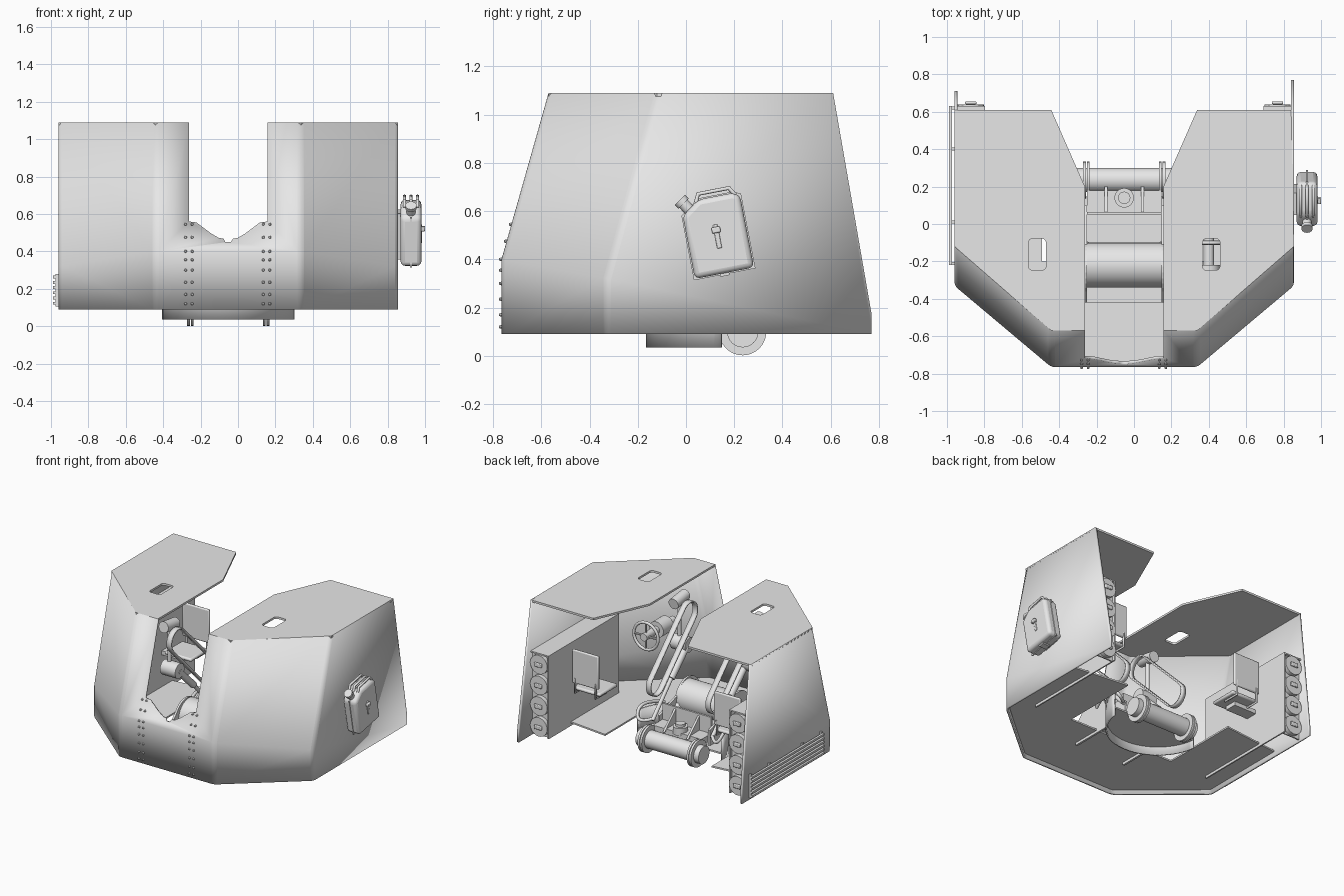
import bpy, bmesh, math
from mathutils import Vector, Matrix

if "Cube" in bpy.data.objects:
    bpy.data.objects.remove(bpy.data.objects["Cube"])

grey = bpy.data.materials.new("plain_grey")
grey.use_nodes = True
grey.diffuse_color = (0.8, 0.8, 0.8, 1)
grey.node_tree.nodes["Principled BSDF"].inputs["Base Color"].default_value = (0.8, 0.8, 0.8, 1)

CX = -0.0525          # middle plane of the gun shield
SIDES = (("left", 1), ("right", -1))


def finish(bm, name, smooth=False):
    me = bpy.data.meshes.new(name)
    bm.to_mesh(me)
    bm.free()
    me.materials.append(grey)
    ob = bpy.data.objects.new(name, me)
    bpy.context.collection.objects.link(ob)
    if smooth:
        bpy.ops.object.select_all(action="DESELECT")
        ob.select_set(True)
        bpy.context.view_layer.objects.active = ob
        bpy.ops.object.shade_smooth_by_angle(angle=math.radians(35))
    return ob


def bevel(ob, width, segments=2):
    m = ob.modifiers.new("bevel", "BEVEL")
    m.width, m.segments = width, segments
    return ob


def solidify(ob, thickness, offset=-1):
    m = ob.modifiers.new("plate", "SOLIDIFY")
    m.thickness, m.offset = thickness, offset
    return ob


def box(name, lo, hi, round_=0):
    lo, hi = Vector(lo), Vector(hi)
    bm = bmesh.new()
    mat = Matrix.Translation((lo + hi) / 2) @ Matrix.Diagonal((*(abs(v) for v in hi - lo), 1))
    bmesh.ops.create_cube(bm, size=1, matrix=mat)
    ob = finish(bm, name, round_ > 0)
    return bevel(ob, round_) if round_ else ob


def rod(name, a, b, r, r2=None, seg=24):
    a, b = Vector(a), Vector(b)
    bm = bmesh.new()
    mat = Matrix.Translation((a + b) / 2) @ (b - a).to_track_quat("Z", "Y").to_matrix().to_4x4()
    bmesh.ops.create_cone(bm, cap_ends=True, segments=seg, radius1=r, radius2=r if r2 is None else r2,
                          depth=(b - a).length, matrix=mat)
    return finish(bm, name, True)


def prism(name, pts, x0, x1, round_=0):
    """Outline in y and z, extruded along x."""
    bm = bmesh.new()
    f = bm.faces.new([bm.verts.new((x0, y, z)) for y, z in pts])
    new = bmesh.ops.extrude_face_region(bm, geom=[f])["geom"]
    bmesh.ops.translate(bm, vec=(x1 - x0, 0, 0), verts=[g for g in new if isinstance(g, bmesh.types.BMVert)])
    bmesh.ops.recalc_face_normals(bm, faces=bm.faces)
    ob = finish(bm, name, round_ > 0)
    return bevel(ob, round_, 3) if round_ else ob


def pipe(name, pts, r, closed=False, kind="POLY"):
    cu = bpy.data.curves.new(name, "CURVE")
    cu.dimensions, cu.bevel_depth, cu.bevel_resolution, cu.use_fill_caps = "3D", r, 2, True
    sp = cu.splines.new(kind)
    sp.points.add(len(pts) - 1)
    for p, co in zip(sp.points, pts):
        p.co = (*co, 1)
    sp.use_cyclic_u = closed
    if kind == "NURBS":
        sp.order_u, sp.use_endpoint_u = 3, True
    cu.materials.append(grey)
    ob = bpy.data.objects.new(name, cu)
    bpy.context.collection.objects.link(ob)
    return ob


def arc(cy, cz, r, a0, a1, n=10):
    return [(cy + r * math.cos(math.radians(a0 + (a1 - a0) * i / n)),
             cz + r * math.sin(math.radians(a0 + (a1 - a0) * i / n))) for i in range(n + 1)]


# Armour walls: folded front, angled cheeks, upright sides
def front_y(z):
    return -0.765 + 0.195 * max(0, z - 0.4) / 0.69


NOTCH = [(.21, .56), (.17, .555), (.13, .525), (.09, .495), (.05, .472), (.025, .468), (.015, .45), (0, .45)]
bm = bmesh.new()
for _, s in SIDES:
    back = 0.77 if s > 0 else 0.71
    a0, a1, a2 = (.39, -.765, .09), (.39, -.765, .4), (.39, -.57, 1.09)
    b0, b1, b2 = (.9075, -.33, .09), (.9075, -.33, .32), (.9075, -.12, 1.09)
    upper = [(0, .4), (.39, .4), (.39, 1.09), (.21, 1.09)] + NOTCH
    polys = [[(0, -.765, .09), a0, a1, (0, -.765, .4)],
             [(x, front_y(z), z) for x, z in upper],
             [a0, b0, b1, a1], [a1, b1, b2, a2],
             [b0, (.9075, back, .09), (.9075, back, .17), (.9075, .61, 1.09), b2, b1]]
    for p in polys:
        bm.faces.new([bm.verts.new((CX + s * x, y, z)) for x, y, z in p])
bmesh.ops.remove_doubles(bm, verts=bm.verts, dist=1e-4)
bm.normal_update()
for f in bm.faces:
    if f.normal.dot(f.calc_center_median() - Vector((CX, 0, .5))) < 0:
        f.normal_flip()
walls = finish(bm, "armour_walls", True)
bevel(walls, 0.02, 3).modifiers["bevel"].angle_limit = math.radians(33)
solidify(walls, 0.015)

# Roof plates, each with a rounded hatch hole
for side, s in SIDES:
    bm = bmesh.new()
    outer = [(.21, -.57), (.39, -.57), (.9075, -.12), (.9075, .61), (.39, .61), (.21, .2)]
    hole = [p for cx, cy, a in ((.49, -.1, 0), (.44, -.1, 90), (.44, -.225, 180), (.49, -.225, 270))
            for p in arc(cx, cy, .022, a, a + 90, 4)]
    edges = []
    for loop in (outer, hole):
        vs = [bm.verts.new((CX + s * x, y, 1.09)) for x, y in loop]
        edges += [bm.edges.new((vs[i - 1], vs[i])) for i in range(len(vs))]
    bmesh.ops.triangle_fill(bm, use_beauty=True, edges=edges, normal=(0, 0, 1))
    for f in bm.faces:
        f.normal_update()
        if f.normal.z < 0:
            f.normal_flip()
    solidify(finish(bm, side + "_roof"), 0.015)

# Floor with an open bay around the gun mount
bm = bmesh.new()
half = [(.4, -.2), (.44, -.2), (.44, .4), (.89, .35), (.89, -.32), (.39, -.75)]
loop = [(CX + x, y) for x, y in half] + [(CX - x, y) for x, y in reversed(half)]
bm.faces.new([bm.verts.new((x, y, .125)) for x, y in loop])
solidify(finish(bm, "floor"), 0.012, 0)

# Curved well wall under the mount and its bottom plate
bm = bmesh.new()
ring = [(CX + x, y) for x, y in arc(0, .19, .35, 187, 353, 32)]
vs = [[bm.verts.new((x, y, z)) for x, y in ring] for z in (.035, .24)]
for i in range(len(ring) - 1):
    bm.faces.new((vs[0][i], vs[0][i + 1], vs[1][i + 1], vs[1][i]))
solidify(finish(bm, "well_wall", True), 0.012, 0)
bm = bmesh.new()
bm.faces.new([bm.verts.new((x, y, .1)) for x, y in ring])
solidify(finish(bm, "well_plate"), 0.012, 0)

# Gun mount: trunnion tube, flanges, platform, gussets and drum
rod("trunnion_tube", (CX - .26, .235, .1), (CX + .26, .235, .1), .065, seg=32)
for side, s in SIDES:
    for k, x in enumerate((.185, .205)):
        rod(side + "_flange_" + str(k), (CX + s * x, .235, .1), (CX + s * (x + .015), .235, .1), .098, seg=32)
    prism(side + "_gusset", [(.06, .18), (.2, .16), (.17, .19), (.06, .29)], CX + s * .09, CX + s * .105)
    cheek = [(.1, .1), (-.42, .1), (-.42, .25)] + arc(-.24, .24, .14, 150, 20) + [(.1, .22)]
    prism(side + "_mount_cheek", cheek, CX + s * .2, CX + s * .215)
box("mount_platform", (CX - .2, -.42, .13), (CX + .2, .18, .18))
box("mount_rear_plate", (CX - .2, .05, .18), (CX + .2, .065, .3))
rod("mount_drum", (CX - .2, -.22, .25), (CX + .2, -.22, .25), .12, seg=32)
rod("pivot_collar", (CX, .14, .16), (CX, .14, .215), .052)
rod("pivot_cap", (CX, .14, .215), (CX, .14, .235), .033)

for side, s in SIDES:
    def at(x, y, z):
        return (CX + s * x, y, z)

    # Ammunition rack with four round ends and catches
    box(side + "_rack_inner", at(.745, -.2, .1), at(.755, .63, .72))
    box(side + "_rack_top", at(.745, -.2, .71), at(.895, .63, .72))
    box(side + "_rack_back", at(.745, .6, .1), at(.895, .61, .72))
    for i in range(4):
        z = .175 + .155 * i
        rod(side + "_round_end_" + str(i), at(.82, .6, z), at(.82, .64, z), .07)
        box(side + "_catch_" + str(i), at(.79, .64, z - .015), at(.85, .655, z + .015), .005)

    # Seat
    box(side + "_seat_back", at(.475, .41, .46), at(.695, .43, .71), .009)
    box(side + "_seat_base", at(.475, .2, .4), at(.695, .41, .425), .01)
    box(side + "_seat_bracket", at(.56, .24, .37), at(.75, .33, .4))
    for x in (.5, .67):
        pipe(side + "_seat_strut", [at(x, .3, .39), at(x, .425, .39), at(x, .425, .5)], .008)

    # Long loop guard beside the gun
    guard = arc(.08, .44, .085, -135, 45) + arc(-.3, .82, .085, 45, 225)
    bm = bmesh.new()
    rows = [[bm.verts.new(at(x, y, z)) for y, z in guard] for x in (.225, .265)]
    for i in range(len(guard)):
        bm.faces.new((rows[0][i - 1], rows[0][i], rows[1][i], rows[1][i - 1]))
    bmesh.ops.recalc_face_normals(bm, faces=bm.faces)
    solidify(finish(bm, side + "_loop_guard", True), .01, 0)

    # Sight heads and elevating strut
    rod(side + "_drive_head", at(.225, -.29, .59), at(.35, -.29, .59), .055)
    rod(side + "_sight", at(.31, -.36, .92), at(.31, -.22, .9), .04)
    rod(side + "_sight_post", at(.31, -.29, .59), at(.31, -.29, .92), .014)
    rod(side + "_strut_sleeve", at(.245, -.29, .59), at(.245, -.1, .41), .025)
    rod(side + "_strut_rod", at(.245, -.1, .41), at(.245, .12, .18), .014)
    pipe(side + "_hose", [at(.25, .12, .19), at(.33, .2, .16), at(.36, .1, .3), at(.3, -.1, .22)], .012, kind="NURBS")

# Handwheel with spokes
hub = Vector((.4, -.1, .67))
rim = [hub + Vector((x, 0, z)) for x, z in arc(0, 0, .1, 0, 345, 23)]
pipe("handwheel_rim", rim, .011, closed=True)
for i in range(0, 24, 6):
    rod("handwheel_spoke", hub, rim[i], .008, seg=8)
rod("handwheel_shaft", hub + Vector((0, .03, 0)), hub - Vector((0, .32, 0)), .028)
rod("handwheel_gearbox", hub - Vector((0, .12, 0)), hub - Vector((0, .24, 0)), .06)

# Rivets on the front plate
for cx in (-.28, -.245, .135, .17):
    for z in (.12, .17, .235, .3, .355, .4, .475, .545):
        y = front_y(z)
        rod("rivet", (cx, y + .004, z), (cx, y - .01, z), .009, .005, seg=8)

# Slatted rack on the right wall
for y in (-.21, .01, .4, .62):
    box("slat_post", (-.975, y - .008, .105), (-.958, y + .008, .28))
for i in range(6):
    box("slat", (-.99, -.22, .115 + i * .028), (-.973, .63, .13 + i * .028))

# Fuel can hung on the left wall, leaning backwards
can = [prism("can_body", [(-.125, -.155), (.125, -.155), (.125, .15), (.095, .165), (-.05, .165), (-.125, .11)],
             -.055, .055, .022),
       prism("can_seam", [(-.13, -.16), (.13, -.16), (.13, .155), (.1, .17), (-.05, .17), (-.13, .112)],
             -.005, .005),
       rod("can_spout", (0, -.09, .125), (0, -.118, .17), .024),
       rod("can_cap", (0, -.112, .16), (0, -.124, .178), .03),
       box("can_strap", (.05, -.01, -.05), (.06, .01, .05), .004),
       box("can_buckle", (.05, -.018, .015), (.075, .018, .04), .005),
       box("can_bracket", (-.07, -.06, -.13), (-.05, .06, .12)),
       box("can_foot", (-.03, -.02, -.167), (.03, .02, -.15))]
for x in (-.035, 0, .035):
    can.append(pipe("can_handle", [(x, -.06, .155), (x, -.045, .188), (x, .085, .188), (x, .105, .155)], .009))
for ob in can:
    ob.location = (.925, .13, .495)
    ob.rotation_euler = (math.radians(11), 0, 0)
